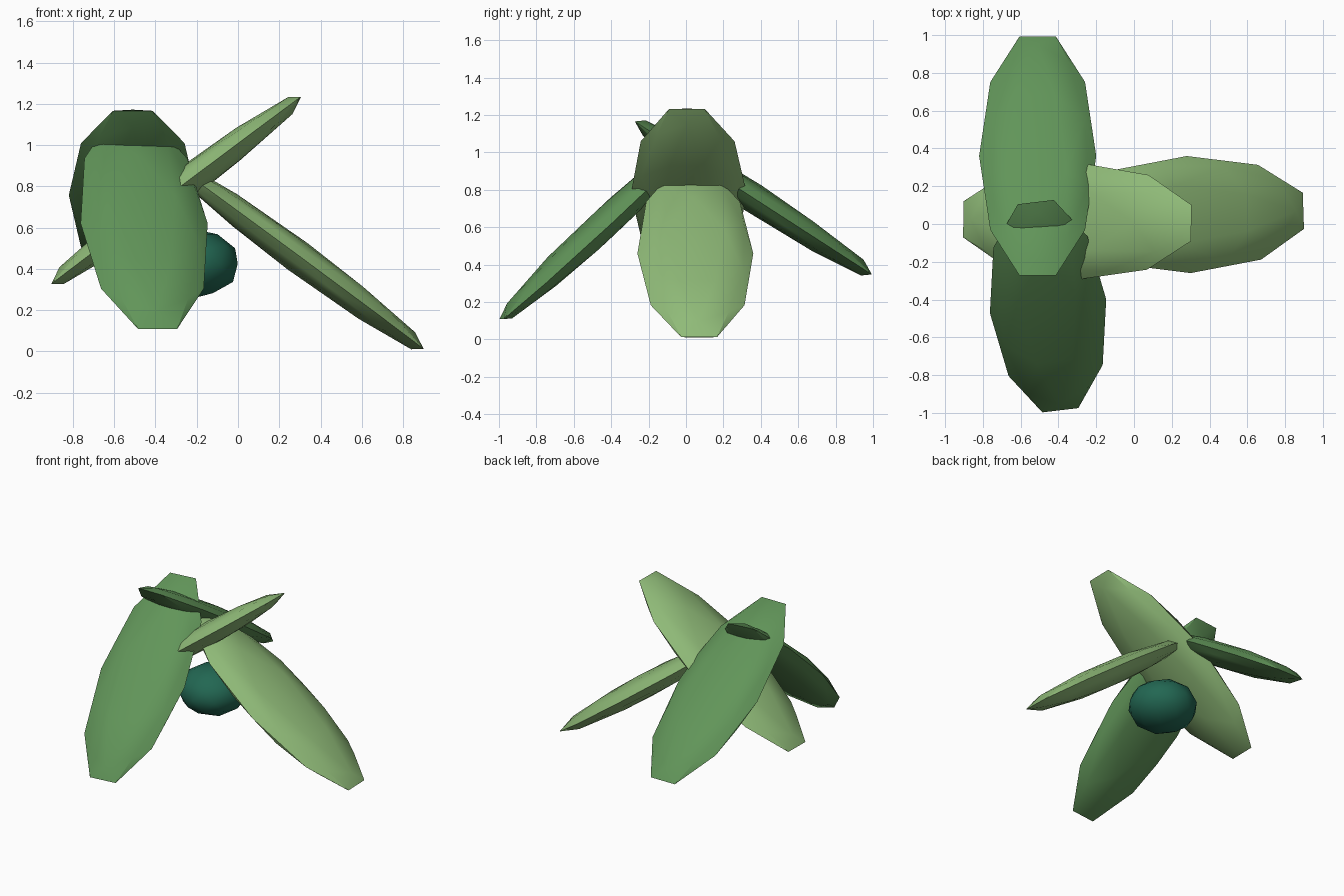
import bpy
from mathutils import Vector, Matrix

if "Cube" in bpy.data.objects:
    bpy.data.objects.remove(bpy.data.objects["Cube"])


def material(name, rgb):
    m = bpy.data.materials.new(name)
    m.diffuse_color = (*rgb, 1)
    m.use_nodes = True
    m.node_tree.nodes["Principled BSDF"].inputs["Base Color"].default_value = m.diffuse_color
    return m


def blob(name, matrix, scale, mat):
    """Low-poly ellipsoid from a coarse ico sphere."""
    bpy.ops.mesh.primitive_ico_sphere_add(subdivisions=2, radius=1)
    ob = bpy.context.object
    ob.name = name
    ob.data.transform(matrix @ Matrix.Diagonal((*scale, 1)))
    ob.data.materials.append(mat)
    bpy.ops.object.shade_smooth_by_angle(angle=0.61)
    return ob


def leaf(name, centre, outward, mat):
    """Flat leaf drooping along the outward direction, width kept level."""
    x = -Vector(outward).normalized()
    y = Vector((0, 0, 1)).cross(x).normalized()
    z = x.cross(y)
    rot = Matrix((x, y, z)).transposed().to_4x4()
    blob(name, Matrix.Translation(centre) @ rot, (0.793, 0.31, 0.08), mat)


light = material("light_green", (0.28, 0.50, 0.19))
mid = material("mid_green", (0.12, 0.30, 0.10))
dark = material("dark_green", (0.016, 0.135, 0.085))

# Four crossing leaves
leaf("right_leaf", (0.29, 0.05, 0.46), (0.61, 0.02, -0.45), light)
leaf("left_leaf", (-0.30, 0.015, 0.78), (-0.60, 0.01, -0.45), light)
leaf("back_leaf", (-0.51, 0.36, 0.757), (0.0, 0.635, -0.41), mid)
leaf("front_leaf", (-0.455, -0.435, 0.62), (0.065, -0.55, -0.51), mid)

# Fruit hanging below the leaves
blob("fruit", Matrix.Translation((-0.22, 0.03, 0.425)), (0.23, 0.23, 0.168), dark)
